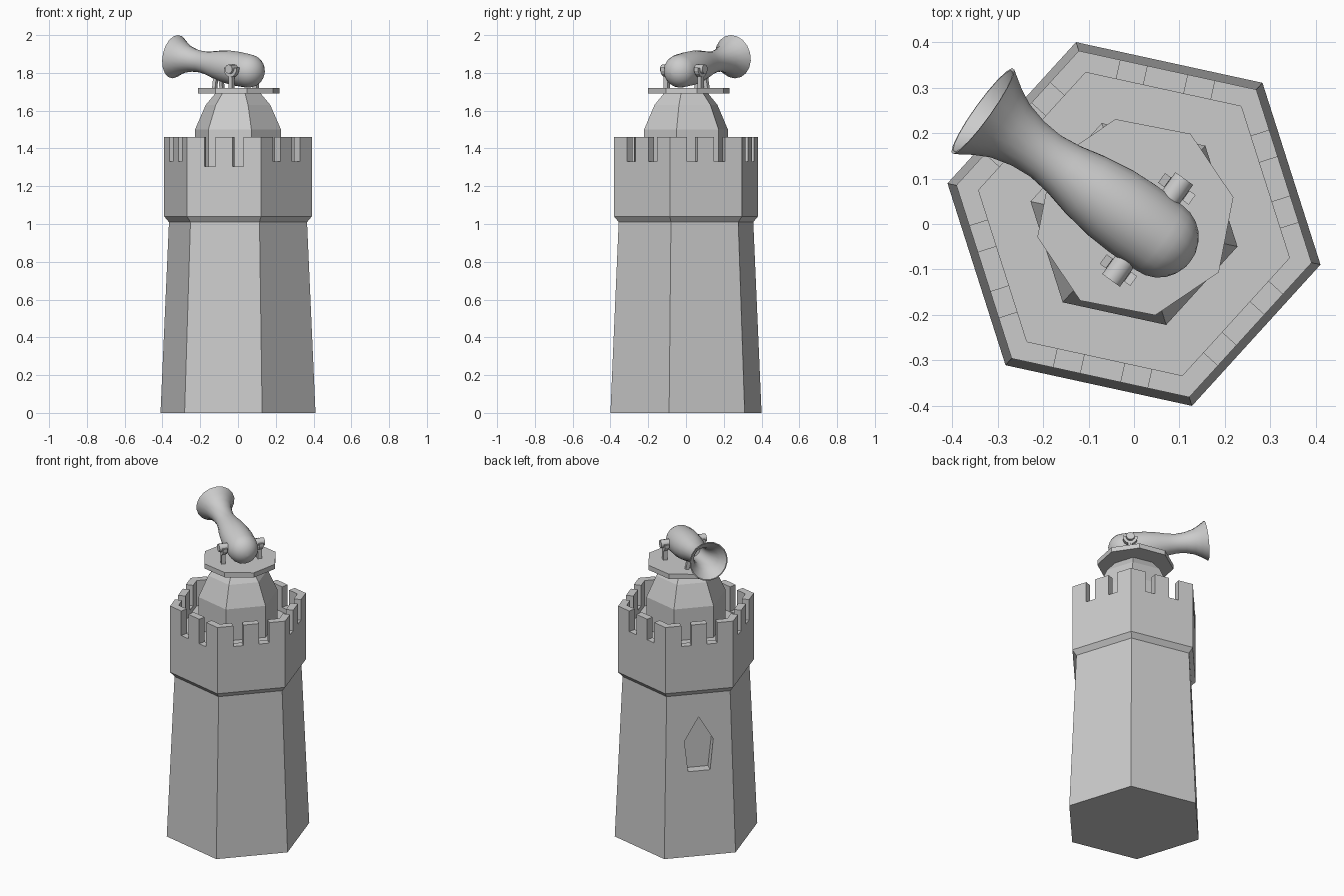
import bpy, bmesh
from math import sin, cos, pi, radians
from mathutils import Matrix, Vector

if "Cube" in bpy.data.objects:
    bpy.data.objects.remove(bpy.data.objects["Cube"])

T, R = Matrix.Translation, Matrix.Rotation


def finish(name, bm, m=Matrix(), smooth=False):
    bmesh.ops.transform(bm, matrix=m, verts=bm.verts)
    bmesh.ops.recalc_face_normals(bm, faces=bm.faces)
    me = bpy.data.meshes.new(name)
    bm.to_mesh(me)
    bm.free()
    ob = bpy.data.objects.new(name, me)
    bpy.context.collection.objects.link(ob)
    if smooth:
        bpy.ops.object.select_all(action='DESELECT')
        ob.select_set(True)
        bpy.context.view_layer.objects.active = ob
        bpy.ops.object.shade_smooth_by_angle(angle=radians(40))
    return ob


def lathe(name, profile, n, rot=0.0, m=Matrix(), smooth=False):
    """Stack n-sided rings (radius, height) and cap both ends."""
    bm = bmesh.new()
    rings = [[bm.verts.new((r * cos(rot + 2 * pi * i / n), r * sin(rot + 2 * pi * i / n), z))
              for i in range(n)] for r, z in profile]
    for a, b in zip(rings, rings[1:]):
        for i in range(n):
            j = (i + 1) % n
            bm.faces.new((a[i], a[j], b[j], b[i]))
    bm.faces.new(rings[0])
    bm.faces.new(rings[-1])
    return finish(name, bm, m, smooth)


def prism(bm, pts, offset, m):
    """Extrude a closed outline by an offset vector into bm."""
    a = [bm.verts.new(m @ Vector(p)) for p in pts]
    b = [bm.verts.new(m @ (Vector(p) + Vector(offset))) for p in pts]
    bm.faces.new(a)
    bm.faces.new(b)
    for i in range(len(a)):
        j = (i + 1) % len(a)
        bm.faces.new((a[i], a[j], b[j], b[i]))


# Hexagonal tower with flared crown and sunken roof deck
HEX = radians(-12.3)
tower = lathe("tower", [(.42, 0), (.374, 1.01), (.40, 1.04), (.40, 1.46), (.35, 1.46), (.35, 1.30)], 6, HEX)

# Crenel notches (two per side) and the pointed window
bm = bmesh.new()
for k in range(6):
    face = R(HEX + pi / 6 + k * pi / 3, 4, 'Z')
    low = 1.305 if k == 4 else 1.33
    for y in (-.076, .076):
        prism(bm, [(.27, y - .03, low), (.27, y + .03, low), (.27, y + .03, 1.6), (.27, y - .03, 1.6)],
              (.12, 0, 0), face)
window = [(-.065, .53), (.065, .53), (.085, .72), (0, .865), (-.085, .72)]
prism(bm, [(.285, y, z) for y, z in window], (.15, 0, 0), R(HEX + pi / 6 + 2 * pi / 3, 4, 'Z'))
cutter = finish("notch_cutter", bm)
cutter.hide_render = True
mod = tower.modifiers.new("notches", 'BOOLEAN')
mod.operation, mod.object, mod.solver = 'DIFFERENCE', cutter, 'EXACT'
bpy.context.view_layer.objects.active = tower
bpy.ops.object.modifier_apply(modifier=mod.name)
bpy.data.objects.remove(cutter)

# Faceted dome and octagonal gun platform
lathe("dome", [(.233, 1.29), (.233, 1.50), (.175, 1.63), (.12, 1.695)], 6, HEX)
lathe("platform", [(.22, 1.69), (.22, 1.72)], 8, radians(11.5), T((.003, .015, 0)))

# Cannon barrel with rounded breech, flared muzzle and open bore
yaw = T((.03, -.012, 0)) @ R(radians(144.3), 4, 'Z')
barrel_m = yaw @ T((0, 0, 1.815)) @ R(radians(90 - 9), 4, 'Y')
breech = [(.088 * sin(t * pi / 12) + .001, -.03 - .088 * cos(t * pi / 12)) for t in range(7)]
lathe("cannon_barrel", breech + [
    (.091, .04), (.088, .10), (.077, .17), (.063, .23), (.057, .28), (.061, .33),
    (.074, .38), (.092, .415), (.116, .452), (.110, .452), (.084, .415), (.064, .38),
    (.050, .33), (.044, .28), (.042, .18)], 18, 0, barrel_m, True)

# Trunnion pin
lathe("trunnion", [(.024, -.138), (.024, .138)], 12, 0,
      yaw @ T((0, 0, 1.82)) @ R(pi / 2, 4, 'X'), True)

# Cradles on posts holding the trunnions, and legs under the barrel
for side, label in ((-1, "left"), (1, "right")):
    bm = bmesh.new()
    arc = [radians(170 + 200 * i / 8) for i in range(9)]
    outline = [(.042 * cos(a), 0, .042 * sin(a)) for a in arc] + \
              [(.025 * cos(a), 0, .025 * sin(a)) for a in reversed(arc)]
    prism(bm, outline, (0, .026, 0), yaw @ T((0, side * .110 - .013, 1.82)))
    prism(bm, [(-.012, -.012, 1.71), (.012, -.012, 1.71), (.012, .012, 1.71), (-.012, .012, 1.71)],
          (0, 0, .08), yaw @ T((0, side * .110, 0)))
    finish(label + "_cradle", bm)
    bm = bmesh.new()
    prism(bm, [(-.01, -.01, 1.71), (.01, -.01, 1.71), (.01, .01, 1.71), (-.01, .01, 1.71)],
          (0, -side * .012, .07), yaw @ T((.165, side * .035, 0)))
    finish(label + "_front_leg", bm)
